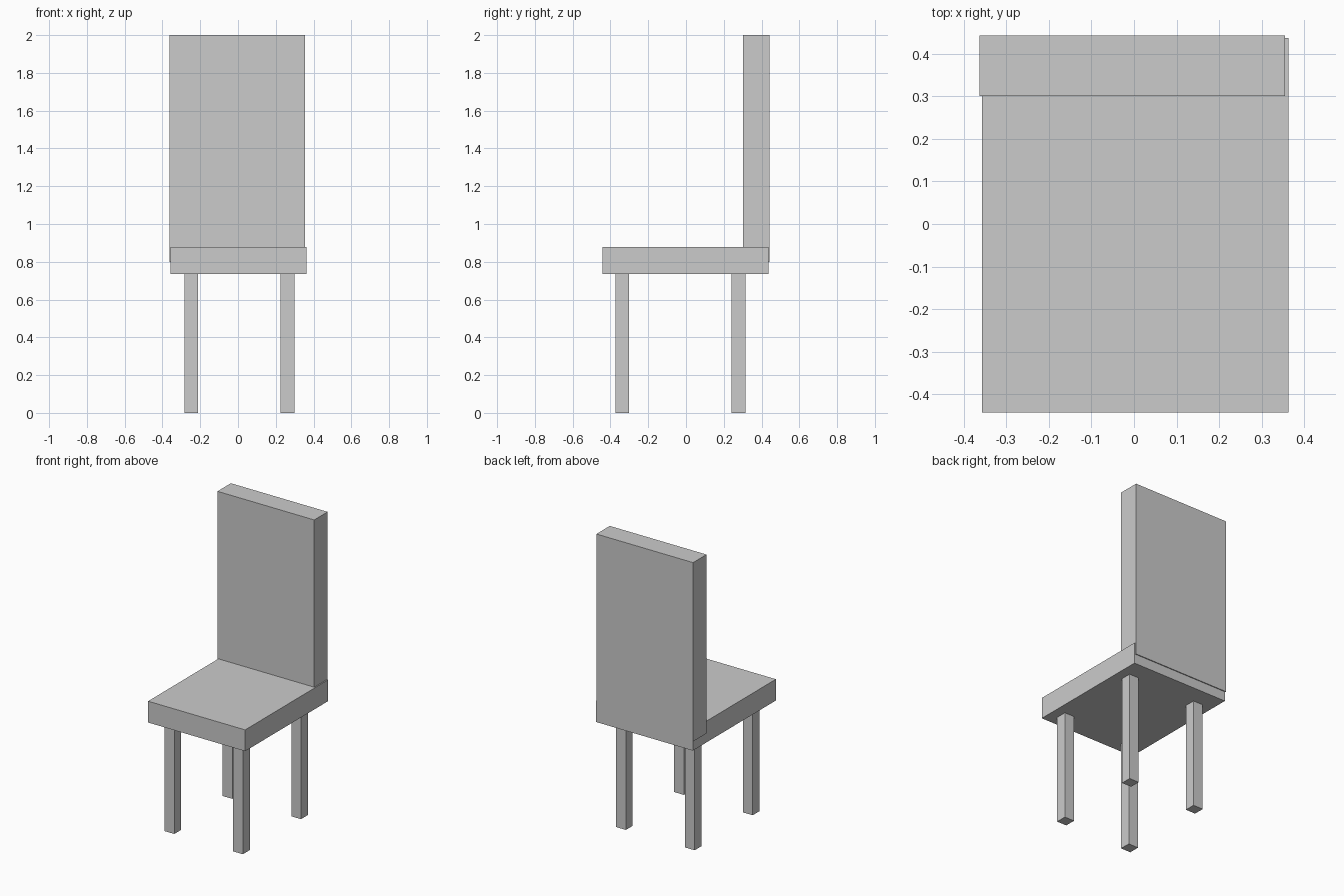
import bpy

if "Cube" in bpy.data.objects:
    bpy.data.objects.remove(bpy.data.objects["Cube"])


def box(name, x, y, z):
    """Add a box spanning the given (min, max) ranges."""
    spans = (x, y, z)
    bpy.ops.mesh.primitive_cube_add(size=1, location=[(a + b) / 2 for a, b in spans])
    obj = bpy.context.object
    obj.name = name
    obj.scale = [b - a for a, b in spans]
    bpy.ops.object.transform_apply(location=False, rotation=False, scale=True)
    return obj


# Seat slab
box("seat", (-0.357, 0.363), (-0.443, 0.437), (0.735, 0.878))

# Tall backrest, slightly offset from the seat and sunk into it
box("backrest", (-0.363, 0.355), (0.301, 0.443), (0.80, 2.0))

# Four square legs
for side, x in (("left", (-0.284, -0.211)), ("right", (0.226, 0.298))):
    for end, y in (("front", (-0.374, -0.301)), ("back", (0.242, 0.314))):
        box(f"{end}_{side}_leg", x, y, (0.0, 0.737))
